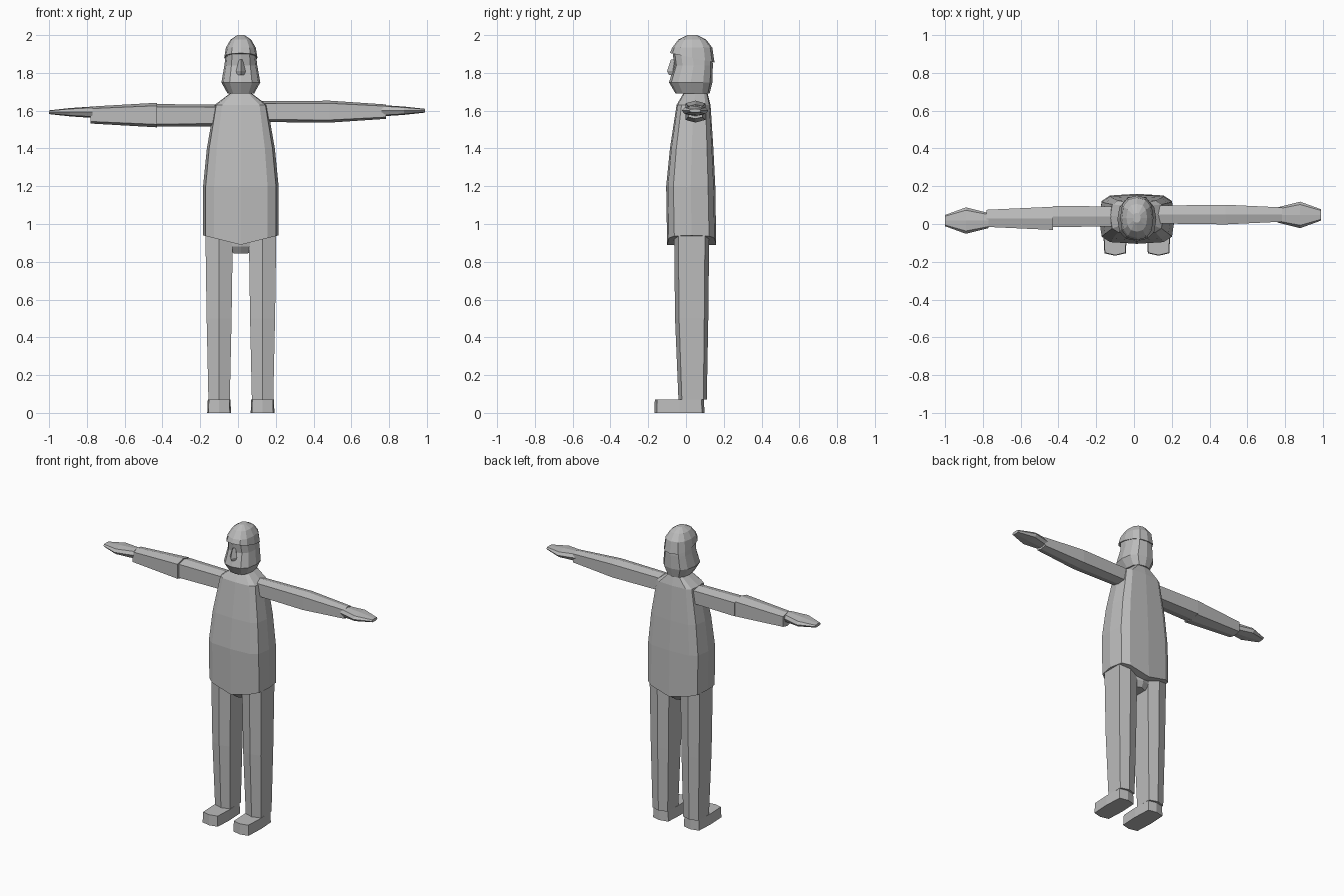
import bpy, bmesh
from math import sin, cos, pi, copysign

old = bpy.data.objects.get("Cube")
if old:
    bpy.data.objects.remove(old)

SHADE = .5
grey = bpy.data.materials.new("plain grey")
grey.use_nodes = True
grey.diffuse_color = (SHADE, SHADE, SHADE, 1)
shader = grey.node_tree.nodes["Principled BSDF"]
shader.inputs["Base Color"].default_value = grey.diffuse_color

MIDDLE = .015  # the body stands slightly to its left


def loft(name, rings):
    """Skin a list of equal-length point rings and cap both ends."""
    bm = bmesh.new()
    loops = [[bm.verts.new(point) for point in ring] for ring in rings]
    for low, high in zip(loops, loops[1:]):
        for i in range(len(low)):
            bm.faces.new((low[i - 1], low[i], high[i], high[i - 1]))
    caps = [bm.faces.new(loops[0]), bm.faces.new(loops[-1])]
    bmesh.ops.triangulate(bm, faces=caps)
    bmesh.ops.recalc_face_normals(bm, faces=bm.faces)
    mesh = bpy.data.meshes.new(name)
    bm.to_mesh(mesh)
    bm.free()
    mesh.materials.append(grey)
    bpy.context.collection.objects.link(bpy.data.objects.new(name, mesh))


def section(sides, power):
    """Polygon with a corner at front and back; a low power makes it boxier."""
    def bulge(value):
        return copysign(abs(value) ** power, value) if abs(value) > 1e-6 else 0
    angles = [2 * pi * i / sides for i in range(sides)]
    return [(bulge(sin(a)), bulge(-cos(a))) for a in angles]


def level(u, v):
    return 0


def upright(name, shape, rows, x=MIDDLE, hem=level):
    """Stack rows of (height, half width, half depth, y); hem bends the lowest."""
    rings = []
    for index, (z, width, depth, y) in enumerate(rows):
        rings.append([(x + u * width, y + v * depth,
                       z + (hem(u, v) if index == 0 else 0)) for u, v in shape])
    loft(name, rings)


def sideways(name, shape, rows, side, y, z):
    """String rows of (distance, half width, half height) along an arm."""
    loft(name, [[(side * x + MIDDLE, y + u * width, z + v * height)
                 for u, v in shape] for x, width, height in rows])


BODY = section(12, .5)
SKULL = section(12, .8)
LIMB = section(6, .4)
SOLE = section(8, .3)
PALM = section(8, .7)


# Long coat with a hem dipping at front and back, rising to a narrow collar
def coat_hem(u, v):
    return .05 * (abs(u) - 1)


upright("coat", BODY, [(.94, .2, .13, .03), (1.2, .2, .13, .025),
                       (1.4, .18, .115, .03), (1.63, .14, .09, .04),
                       (1.69, .06, .065, .05)], hem=coat_hem)

# Neck, and a head that is broad at the jaw and hollow at the eyes
upright("neck", SKULL, [(1.6, .06, .06, .045), (1.74, .06, .06, .045)])
upright("head", SKULL, [(1.69, .07, .09, .035), (1.75, .103, .115, .025),
                        (1.84, .087, .102, .04), (1.9, .08, .105, .035)])


# Domed cap, lower at the back
def cap_hem(u, v):
    return -.025 * v


dome = [step * .45 for step in range(4)]
upright("cap", SKULL, [(1.88 + .123 * sin(a), .088 * cos(a), .118 * cos(a), .033)
                       for a in dome], hem=cap_hem)

# Wedge nose, widest at the nostrils
upright("nose", section(4, 1), [(1.79, .02, .02, -.07), (1.81, .025, .03, -.07),
                                (1.87, .01, .02, -.06)])

# Trousers and shoes
for label, side in (("right", -1), ("left", 1)):
    hip = MIDDLE + side * .115
    upright(label + "_leg", LIMB, [(.07, .06, .075, .035), (.5, .07, .088, .03),
                                   (.96, .077, .093, .03)], x=hip)
    upright(label + "_shoe", SOLE, [(0, .063, .133, -.035),
                                    (.07, .06, .13, -.035)], x=hip)
upright("crotch", LIMB, [(.845, .04, .06, .03), (.88, .1, .08, .03),
                         (.96, .1, .09, .03)])

# The right sleeve is cut fuller, with a step at the elbow
right_upper = [(.1, .055, .057), (.445, .06, .06)]
right_lower = [(.445, .065, .065), (.795, .048, .045)]
left_sleeve = [(.1, .05, .055), (.47, .055, .058), (.77, .04, .038)]
sideways("right_upper_sleeve", LIMB, right_upper, -1, .04, 1.575)
sideways("right_lower_sleeve", LIMB, right_lower, -1, .03, 1.577)
sideways("left_sleeve", LIMB, left_sleeve, 1, .05, 1.595)


# Flat hands: narrow wrist, broad palm, tapering fingers
def hand(name, side, wrist, y, z):
    palm, tip = wrist + .12, wrist + .23
    sideways(name, PALM, [(wrist, .04, .03), (palm, .07, .022), (tip, .03, .01)],
             side, y, z)


hand("right_hand", -1, .785, .018, 1.592)
hand("left_hand", 1, .745, .048, 1.6)
